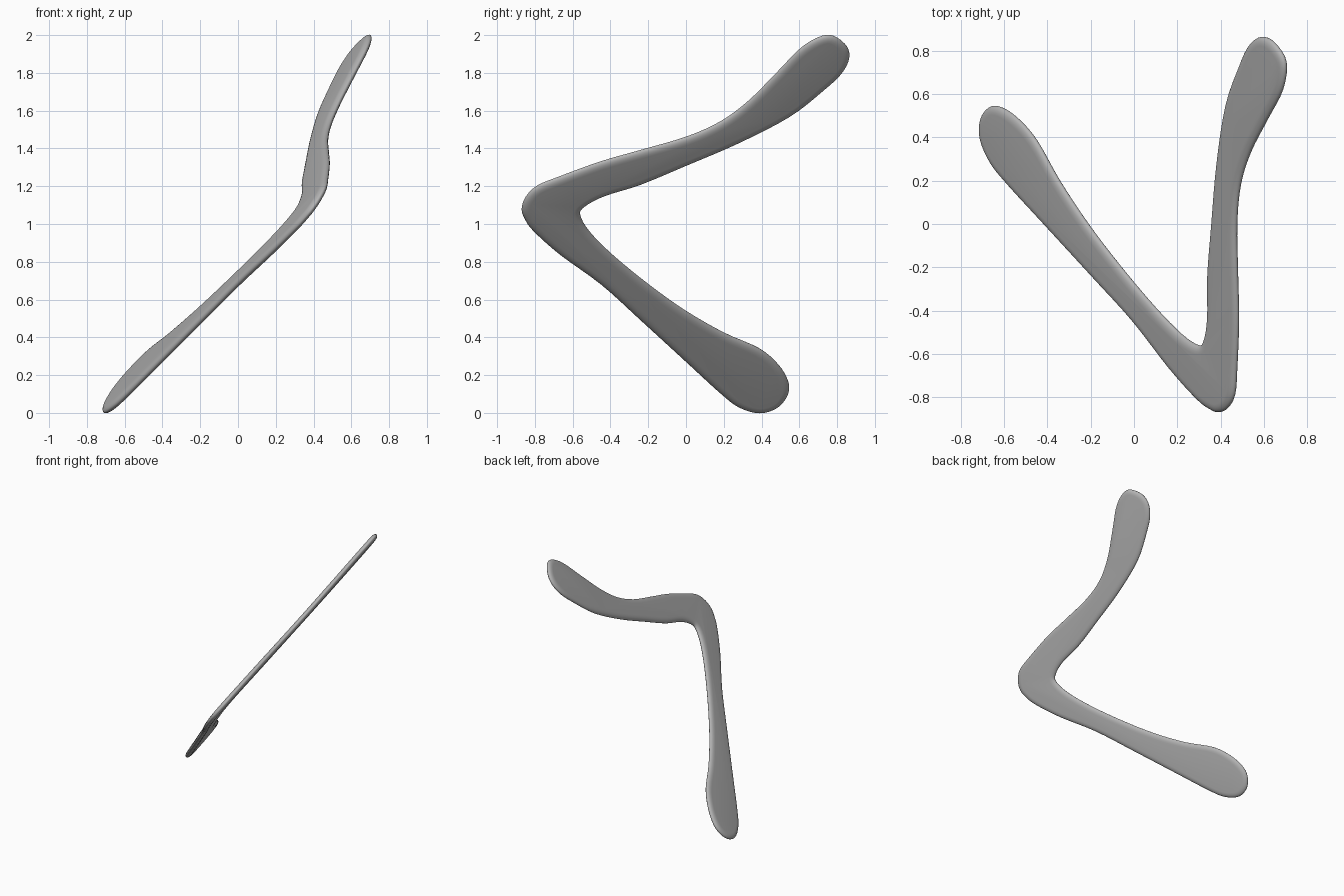
import bpy
import bmesh
import math
from mathutils import Vector

cube = bpy.data.objects.get("Cube")
if cube:
    bpy.data.objects.remove(cube, do_unlink=True)

HALF_THICKNESS = 0.02
RIM_WIDTH = 0.04      # how far the rounded edge reaches inward
RIM_STEPS = 5
CURVE_STEPS = 4

# Outline as (y, z) pairs; x follows from the tilted plane of the blade
OUTLINE = [
    # upper tip and upper edge
    (.75, 2), (.62, 1.94), (.48, 1.8), (.33, 1.65), (.18, 1.54), (0, 1.46),
    (-.24, 1.39), (-.45, 1.33), (-.67, 1.25),
    # outer elbow
    (-.79, 1.2), (-.85, 1.14), (-.87, 1.08), (-.855, 1.03), (-.81, .965),
    # lower outer edge and lower tip
    (-.67, .84), (-.45, .68), (-.24, .49), (0, .27), (.18, .105),
    (.28, .03), (.39, 0), (.485, .03), (.54, .1), (.54, .17), (.49, .255),
    # inner edges and inner elbow
    (.39, .34), (.2, .425), (0, .54), (-.19, .675), (-.38, .83),
    (-.51, .96), (-.56, 1.05), (-.535, 1.095), (-.43, 1.15), (-.24, 1.21),
    (0, 1.31), (.28, 1.43), (.55, 1.57), (.73, 1.71), (.825, 1.8),
    (.865, 1.885), (.84, 1.955),
]


def on_plane(y, z):
    return Vector((-0.616 - 0.234 * y + 0.746 * z, y, z))


def smooth_loop(points, steps):
    """Closed Catmull-Rom curve through the points."""
    count = len(points)
    result = []
    for i in range(count):
        a, b, c, d = (points[(i + k) % count] for k in (-1, 0, 1, 2))
        for s in range(steps):
            t = s / steps
            result.append(0.5 * (2 * b + (c - a) * t
                                 + (2 * a - 5 * b + 4 * c - d) * t ** 2
                                 + (3 * b - a - 3 * c + d) * t ** 3))
    return result


normal = Vector((-1, -0.234, 0.746)).normalized()
edge = smooth_loop([on_plane(y, z) for y, z in OUTLINE], CURVE_STEPS)
count = len(edge)
inward = []
for i in range(count):
    tangent = (edge[(i + 1) % count] - edge[i - 1]).normalized()
    inward.append(tangent.cross(normal).normalized())
# Make sure the directions point into the blade, tested at the upper tip
if inward[0].z > 0:
    inward = [-v for v in inward]

# Rings sweep round the rim from the one face to the other
bm = bmesh.new()
rings = []
for k in range(-RIM_STEPS, RIM_STEPS + 1):
    angle = math.pi / 2 * k / RIM_STEPS
    inset = RIM_WIDTH * (1 - math.cos(angle))
    lift = HALF_THICKNESS * math.sin(angle)
    rings.append([bm.verts.new(p + v * inset + normal * lift)
                  for p, v in zip(edge, inward)])
for lower, upper in zip(rings, rings[1:]):
    for i in range(count):
        j = (i + 1) % count
        bm.faces.new((lower[i], lower[j], upper[j], upper[i]))
bm.faces.new(rings[0])
bm.faces.new(rings[-1])
bmesh.ops.recalc_face_normals(bm, faces=bm.faces)

mesh = bpy.data.meshes.new("boomerang_blade")
bm.to_mesh(mesh)
bm.free()
blade = bpy.data.objects.new("boomerang_blade", mesh)
bpy.context.collection.objects.link(blade)

# Plain grey finish
grey = bpy.data.materials.new("plain_grey")
grey.use_nodes = True
colour = (0.45, 0.45, 0.45, 1)
grey.diffuse_color = colour
grey.node_tree.nodes["Principled BSDF"].inputs["Base Color"].default_value = colour
mesh.materials.append(grey)

bpy.ops.object.select_all(action="DESELECT")
blade.select_set(True)
bpy.context.view_layer.objects.active = blade
bpy.ops.object.shade_smooth_by_angle(angle=math.radians(40))
